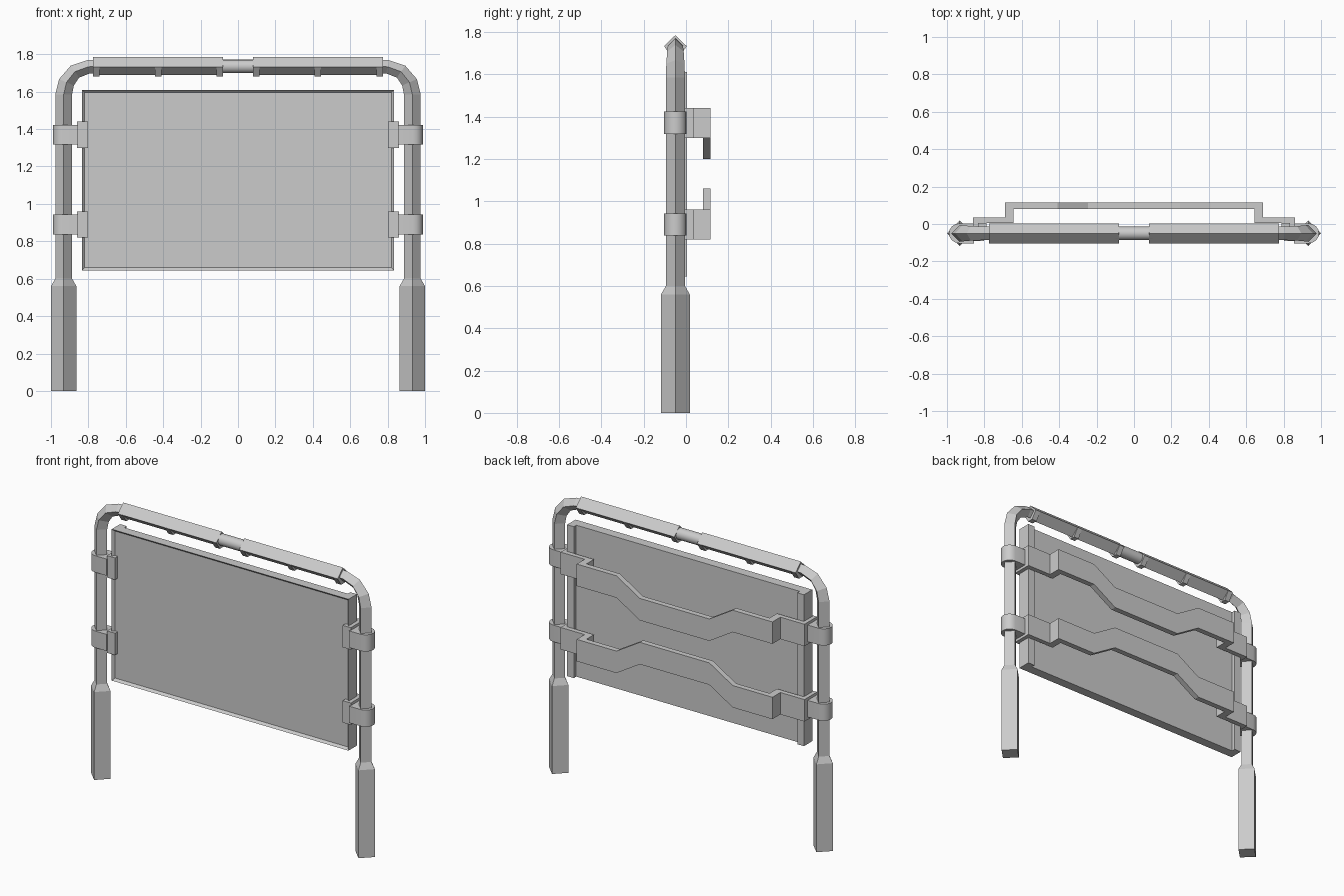
import bpy, bmesh, math

if "Cube" in bpy.data.objects:
    bpy.data.objects.remove(bpy.data.objects["Cube"])

grey = bpy.data.materials.new("light_grey")
grey.diffuse_color = (0.6, 0.6, 0.6, 1)
grey.use_nodes = True
grey.node_tree.nodes["Principled BSDF"].inputs["Base Color"].default_value = grey.diffuse_color
YC = -0.05  # depth of the tube frame


def finish(name, bm, smooth=False):
    bmesh.ops.recalc_face_normals(bm, faces=bm.faces)
    me = bpy.data.meshes.new(name)
    bm.to_mesh(me)
    bm.free()
    me.materials.append(grey)
    ob = bpy.data.objects.new(name, me)
    bpy.context.collection.objects.link(ob)
    if smooth:
        bpy.ops.object.select_all(action='DESELECT')
        ob.select_set(True)
        bpy.context.view_layer.objects.active = ob
        bpy.ops.object.shade_smooth_by_angle(angle=math.radians(35))
    return ob


def loft(name, rings, smooth=False):
    """Skin closed rings in order and cap both ends."""
    bm = bmesh.new()
    rows = [[bm.verts.new(p) for p in r] for r in rings]
    n = len(rows[0])
    for a, b in zip(rows, rows[1:]):
        for i in range(n):
            bm.faces.new((a[i], a[(i + 1) % n], b[(i + 1) % n], b[i]))
    bm.faces.new(rows[0])
    bm.faces.new(rows[-1])
    return finish(name, bm, smooth)


def box(name, x0, x1, y0, y1, z0, z1):
    ring = [(x0, y0), (x1, y0), (x1, y1), (x0, y1)]
    return loft(name, [[(x, y, z) for x, y in ring] for z in (z0, z1)])


def bar_x(name, profile, x0, x1, smooth=False):
    return loft(name, [[(x, y, z) for y, z in profile] for x in (x0, x1)], smooth)


# Sign board: slab with a recessed front face
board = bmesh.new()
bmesh.ops.create_cube(board, size=1)
for v in board.verts:
    v.co = (v.co.x * 1.67, v.co.y * 0.06 - 0.05, v.co.z * 0.965 + 1.1275)
board.faces.ensure_lookup_table()
board.normal_update()
front = min(board.faces, key=lambda f: f.calc_center_median().y)
bmesh.ops.inset_individual(board, faces=[front], thickness=0.02)
for v in front.verts:
    v.co.y += 0.015
finish("sign_board", board)

# Posts: diamond section, wide foot, bent inward at the top (x, z, tilt, half diagonal)
path = [(0.932, 0, 0, 0.068), (0.932, 0.56, 0, 0.068), (0.932, 0.60, 0, 0.045),
        (0.932, 1.585, 0, 0.045), (0.917, 1.65, 0.4, 0.043), (0.872, 1.707, 0.95, 0.039),
        (0.80, 1.733, 1.35, 0.036), (0.76, 1.735, math.pi / 2, 0.036)]

for side, s in (("left", -1), ("right", 1)):
    rings = []
    for x, z, a, r in path:
        dx, dz = r * math.cos(a), r * math.sin(a)
        rings.append([(s * (x + dx), YC, z + dz), (s * x, YC + r, z),
                      (s * (x - dx), YC, z - dz), (s * x, YC - r, z)])
    loft(side + "_post", rings)

    # Side rail on the back edge of the board
    x0, x1 = sorted((s * 0.788, s * 0.835))
    box(side + "_rail", x0, x1, -0.02, 0.005, 0.645, 1.61)

    # Rounded collars and the blocks that grip the board
    for level, zc in (("upper", 1.37), ("lower", 0.89)):
        arc = [math.radians(-90 + i * 22.5) for i in range(9)]
        prof = [(0.936 + 0.053 * math.cos(a), YC + 0.053 * math.sin(a)) for a in arc]
        prof += [(0.855, YC + 0.053), (0.855, YC - 0.053)]
        loft(f"{side}_{level}_collar",
             [[(s * x, y, z) for x, y in prof] for z in (zc - 0.053, zc + 0.053)], True)
        x0, x1 = sorted((s * 0.803, s * 0.86))
        box(f"{side}_{level}_clamp", x0, x1, -0.092, 0.035, zc - 0.07, zc + 0.07)

    # Lamp bar with three ribs underneath
    top, mid = 1.785, 1.733
    x0, x1 = sorted((s * 0.08, s * 0.775))
    bar_x(side + "_lamp_bar", [(YC, top), (YC + 0.053, mid), (YC, 1.688), (YC - 0.053, mid)], x0, x1)
    for i, xc in enumerate((0.0975, 0.4275, 0.7575)):
        bar_x(f"{side}_lamp_rib_{i + 1}", [(YC - 0.053, mid - 0.001), (YC + 0.053, mid - 0.001),
              (YC + 0.018, 1.682), (YC - 0.018, 1.682)], s * xc - 0.0175, s * xc + 0.0175)

# Round connector between the lamp bars
circle = [(YC + 0.036 * math.cos(i * math.pi / 8), 1.735 + 0.036 * math.sin(i * math.pi / 8))
          for i in range(16)]
bar_x("centre_tube", circle, -0.1, 0.1, True)

# Back straps: stepped out behind the board, jogged toward each other in the middle
# (back x, back y, front x, front y, jog)
half = [(0.855, 0.035, 0.855, 0.005, 0), (0.69, 0.035, 0.645, 0.005, 0),
        (0.69, 0.115, 0.645, 0.08, 0), (0.41, 0.115, 0.41, 0.08, 0),
        (0.245, 0.115, 0.245, 0.08, 1)]
stations = [(-a, b, -c, d, j) for a, b, c, d, j in half] + half[::-1]
for level, zc, jog in (("upper", 1.37, -0.1), ("lower", 0.89, 0.1)):
    rings = []
    for bx, by, fx, fy, j in stations:
        lo, hi = zc - 0.07 + j * jog, zc + 0.07 + j * jog
        rings.append([(bx, by, lo), (bx, by, hi), (fx, fy, hi), (fx, fy, lo)])
    loft(level + "_back_strap", rings)
